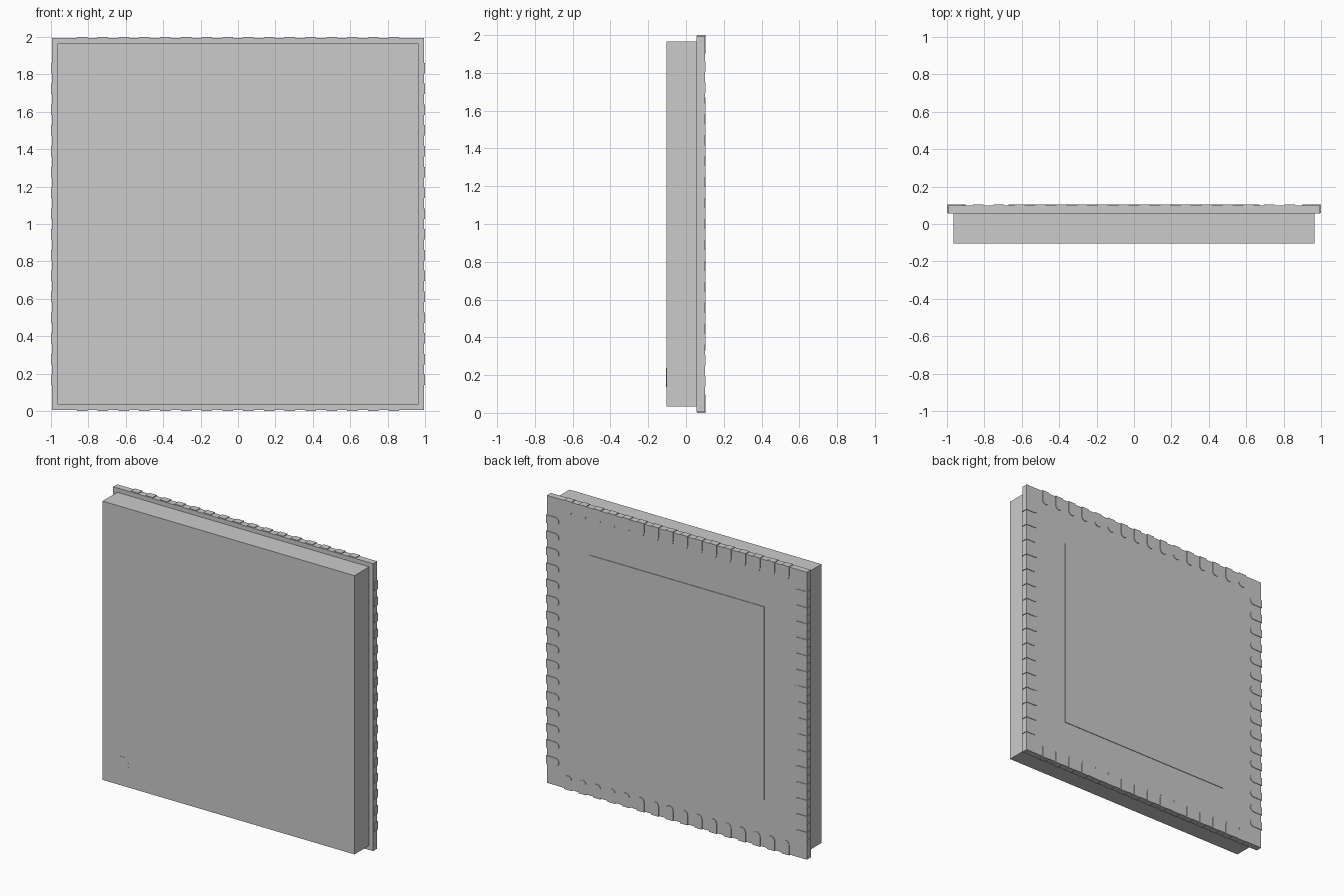
import bpy, bmesh, math
from mathutils import Matrix, Vector

if "Cube" in bpy.data.objects:
    bpy.data.objects.remove(bpy.data.objects["Cube"])

FRONT, SEAM, BACK, PAD_BACK = -0.104, 0.056, 0.1, 0.104
PITCH, COUNT, HALF_W, LENGTH = 1 / 9, 16, 0.028, 0.098
CENTRE = Vector((0, 0, 1))


def finish(name, bm):
    bmesh.ops.recalc_face_normals(bm, faces=bm.faces)
    mesh = bpy.data.meshes.new(name)
    bm.to_mesh(mesh)
    bm.free()
    obj = bpy.data.objects.new(name, mesh)
    bpy.context.collection.objects.link(obj)
    return obj


def add_prism(bm, outline, y0, y1):
    """Extrude an outline of vectors in the xz plane from y0 to y1."""
    face = bm.faces.new([bm.verts.new((p.x, y0, p.z)) for p in outline])
    ext = bmesh.ops.extrude_face_region(bm, geom=[face], use_keep_orig=True)
    verts = [g for g in ext["geom"] if isinstance(g, bmesh.types.BMVert)]
    bmesh.ops.translate(bm, verts=verts, vec=(0, y1 - y0, 0))


def slab(name, half, y0, y1):
    bm = bmesh.new()
    corners = [(-1, -1), (1, -1), (1, 1), (-1, 1)]
    add_prism(bm, [CENTRE + Vector((half * a, 0, half * b)) for a, b in corners], y0, y1)
    return finish(name, bm)


# Package body, stepped back plate and central thermal pad
slab("package_body", 0.965, FRONT, SEAM)
slab("back_plate", 0.995, SEAM, BACK)
slab("thermal_pad", 0.67, BACK - 0.01, PAD_BACK)

# Contact leads: round inner end, flush outer end wrapping over the plate edge
lead = [Vector((HALF_W, 0, -1)), Vector((-HALF_W, 0, -1))]
inner = -1 + LENGTH - HALF_W
for i in range(9):
    a = math.pi * (1 - i / 8)
    lead.insert(2 + i, Vector((HALF_W * math.cos(a), 0, inner + HALF_W * math.sin(a))))

for side, label in enumerate(("bottom", "left", "top", "right")):
    turn = Matrix.Rotation(side * math.pi / 2, 3, 'Y')
    bm = bmesh.new()
    for k in range(COUNT):
        shift = Vector(((k - (COUNT - 1) / 2) * PITCH, 0, 0))
        add_prism(bm, [CENTRE + turn @ (p + shift) for p in lead], SEAM + 0.003, PAD_BACK)
    finish(label + "_leads", bm)

# Orientation dot on the front
dot = [Vector((-0.815 + 0.05 * math.cos(a), 0, 0.187 + 0.05 * math.sin(a)))
       for a in (i * math.tau / 32 for i in range(32))]
bm = bmesh.new()
add_prism(bm, dot, FRONT - 0.001, FRONT + 0.01)
finish("orientation_dot", bm)
